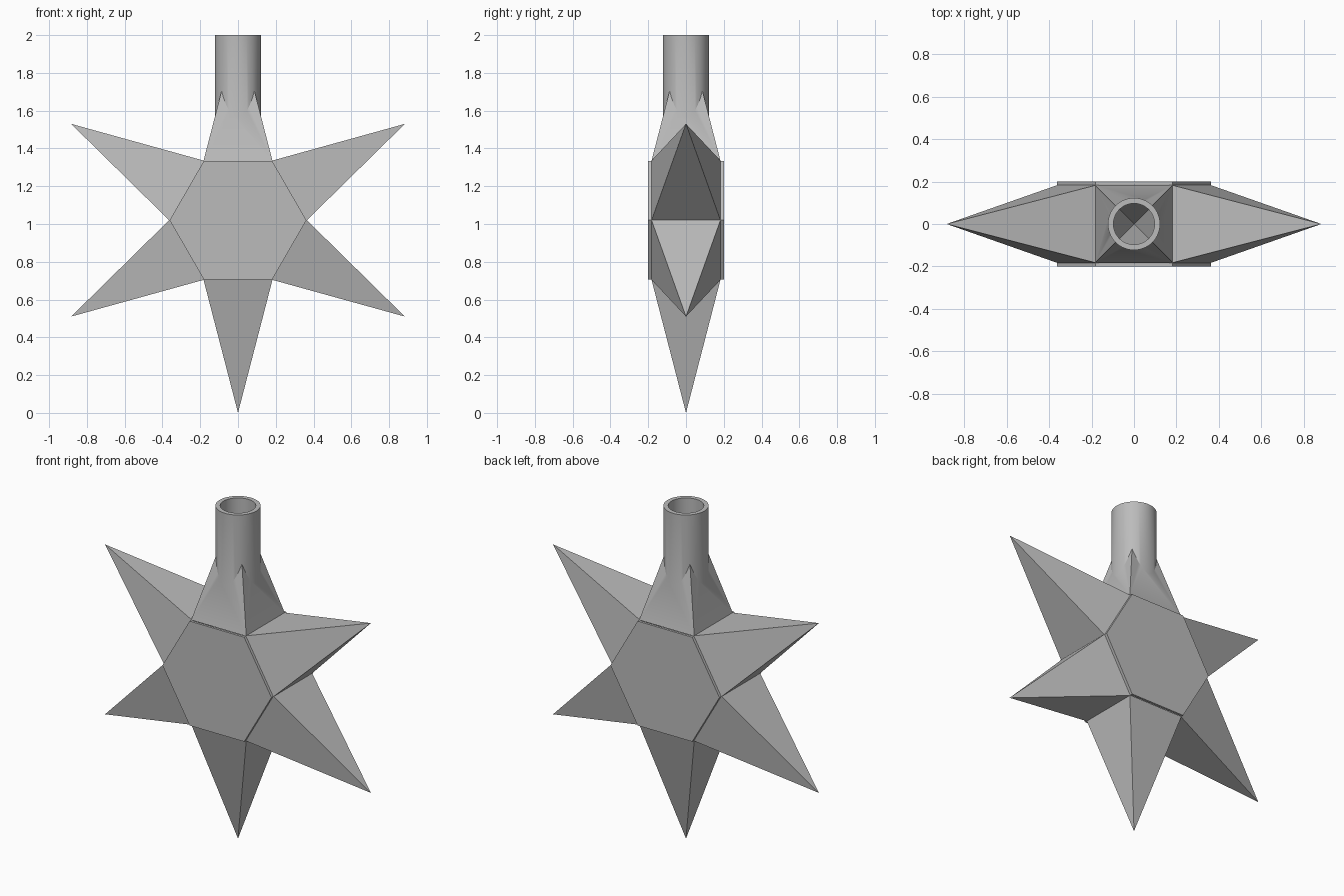
import bpy, bmesh
from math import radians, pi
from mathutils import Matrix, Vector

cube = bpy.data.objects.get("Cube")
if cube:
    bpy.data.objects.remove(cube, do_unlink=True)

CENTRE = 1.02      # height of the star's middle
HEX_R = 0.362      # hexagon corner radius
APOTHEM = HEX_R * 0.866
HALF = 0.183       # half width of a spike's square base
TIP = 1.02         # spike tip distance from the middle

grey = bpy.data.materials.new("plain grey")
grey.use_nodes = True
grey.diffuse_color = (0.5, 0.5, 0.5, 1)
grey.node_tree.nodes["Principled BSDF"].inputs["Base Color"].default_value = (0.5, 0.5, 0.5, 1)


def make(name, bm):
    bmesh.ops.recalc_face_normals(bm, faces=bm.faces)
    mesh = bpy.data.meshes.new(name)
    bm.to_mesh(mesh)
    bm.free()
    mesh.materials.append(grey)
    obj = bpy.data.objects.new(name, mesh)
    bpy.context.collection.objects.link(obj)
    return obj


def spike(name, angle, closed):
    """Square pyramid pointing away from the star's middle."""
    bm = bmesh.new()
    base = [bm.verts.new((x * HALF, y * HALF, APOTHEM))
            for x, y in ((-1, -1), (1, -1), (1, 1), (-1, 1))]
    tip = bm.verts.new((0, 0, TIP))
    for i in range(4):
        bm.faces.new((base[i], base[(i + 1) % 4], tip))
    if closed:
        bm.faces.new(base[::-1])
    bm.transform(Matrix.Translation((0, 0, CENTRE)) @ Matrix.Rotation(angle, 4, "Y"))
    return make(name, bm)


def cylinder(name, radius, low, high):
    bm = bmesh.new()
    bmesh.ops.create_cone(bm, cap_ends=True, segments=64, radius1=radius, radius2=radius,
                          depth=high - low,
                          matrix=Matrix.Translation((0, 0, (low + high) / 2)))
    return make(name, bm)


def boolean(obj, other, operation):
    mod = obj.modifiers.new(operation.lower(), "BOOLEAN")
    mod.operation = operation
    mod.solver = "EXACT"
    mod.object = other
    bpy.context.view_layer.objects.active = obj
    bpy.ops.object.modifier_apply(modifier=mod.name)
    bpy.data.objects.remove(other, do_unlink=True)


# Hexagonal core, open at top and bottom where the bore passes through
bm = bmesh.new()
bmesh.ops.create_cone(bm, cap_ends=True, segments=6, radius1=HEX_R, radius2=HEX_R, depth=0.4,
                      matrix=Matrix.Translation((0, 0, CENTRE)) @ Matrix.Rotation(pi / 2, 4, "X")
                      @ Matrix.Rotation(pi / 2, 4, "Z"))
corners = sorted((round(v.co.x, 3) for v in bm.verts), key=abs)
if abs(corners[0]) < 0.01:      # put corners at the left and right
    bmesh.ops.rotate(bm, verts=bm.verts, cent=(0, 0, CENTRE),
                     matrix=Matrix.Rotation(pi / 6, 3, "Y"))
ends = [f for f in bm.faces if abs(f.normal.z) > 0.9]
inner = bmesh.ops.inset_region(bm, faces=ends, thickness=0.02)
bmesh.ops.delete(bm, geom=ends, context="FACES")
make("hexagon_core", bm)

# Five plain spikes
for i, name in enumerate(("upper_left", "lower_left", "bottom", "lower_right", "upper_right"), 1):
    spike(name + "_spike", i * pi / 3, False)

# Top spike merged with the hollow mounting tube
tube = spike("top_spike_with_tube", 0, True)
boolean(tube, cylinder("outer_tube", 0.123, CENTRE + APOTHEM + 0.02, 2.0), "UNION")
boolean(tube, cylinder("bore", 0.097, 1.2, 2.2), "DIFFERENCE")
bpy.ops.object.select_all(action="DESELECT")
tube.select_set(True)
bpy.context.view_layer.objects.active = tube
bpy.ops.object.shade_smooth_by_angle(angle=radians(25))
